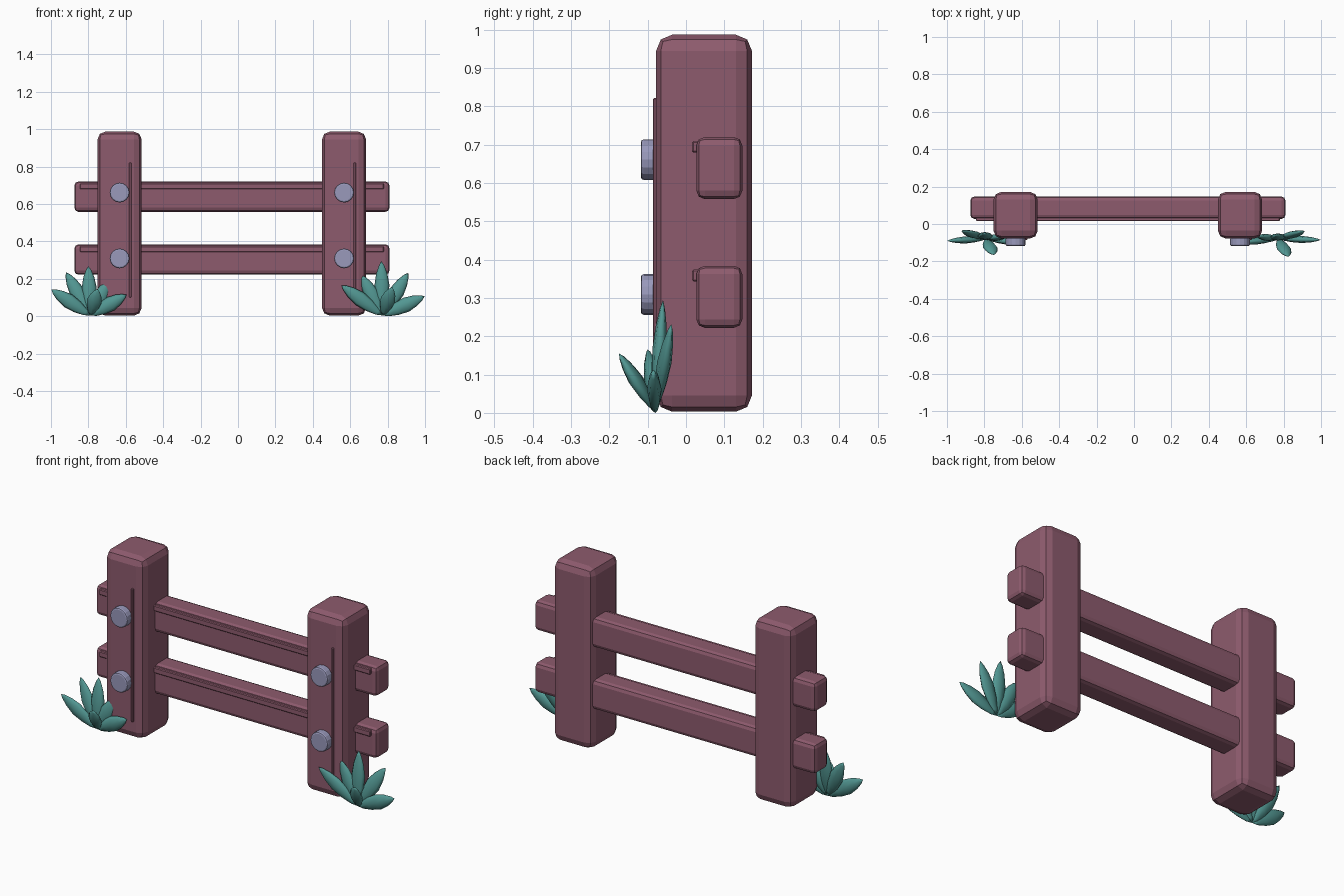
import bpy, bmesh, math
from mathutils import Vector, Matrix

if "Cube" in bpy.data.objects:
    bpy.data.objects.remove(bpy.data.objects["Cube"])


def material(name, rgb):
    m = bpy.data.materials.new(name)
    m.diffuse_color = (*rgb, 1)
    m.use_nodes = True
    m.node_tree.nodes["Principled BSDF"].inputs["Base Color"].default_value = m.diffuse_color
    return m


WOOD = material("plum_wood", (0.27, 0.105, 0.155))
METAL = material("pale_metal", (0.32, 0.32, 0.50))
LEAF = material("teal_leaf", (0.085, 0.31, 0.29))


def finish(bm, name, mat, smooth=False):
    bmesh.ops.recalc_face_normals(bm, faces=bm.faces)
    me = bpy.data.meshes.new(name)
    for f in bm.faces:
        f.smooth = smooth
    bm.to_mesh(me)
    bm.free()
    me.materials.append(mat)
    ob = bpy.data.objects.new(name, me)
    bpy.context.collection.objects.link(ob)
    return ob


def box(name, lo, hi, bevel, mat, segments=2):
    lo, hi = Vector(lo), Vector(hi)
    bm = bmesh.new()
    bmesh.ops.create_cube(bm, size=1)
    for v in bm.verts:
        v.co = (lo + hi) / 2 + v.co * (hi - lo)
    if bevel:
        bmesh.ops.bevel(bm, geom=bm.edges[:], offset=bevel, segments=segments,
                        profile=0.5, affect='EDGES')
    return finish(bm, name, mat)


def bolt(name, x, z):
    bm = bmesh.new()
    bmesh.ops.create_cone(bm, cap_ends=True, segments=16, radius1=0.053,
                          radius2=0.053, depth=0.045)
    rim = [e for e in bm.edges if abs(e.verts[0].co.z - e.verts[1].co.z) < 1e-5]
    bmesh.ops.bevel(bm, geom=rim, offset=0.008, segments=2, profile=0.5, affect='EDGES')
    bm.transform(Matrix.Translation((x, -0.0955, z)) @ Matrix.Rotation(math.pi / 2, 4, 'X'))
    return finish(bm, name, METAL)


def tuft(name, base, tips):
    """Pointed flattened leaves fanning out from a shared base."""
    base = Vector(base)
    bm = bmesh.new()
    profile = [(0.12, 0.45), (0.33, 0.83), (0.56, 1.0), (0.77, 0.74), (0.92, 0.36)]
    for tip in tips:
        axis = Vector(tip) - base
        d = axis.normalized()
        side = d.cross(Vector((0, 1, 0))).normalized()
        flat = side.cross(d)
        w, t = 0.040, 0.019
        rings = []
        for f, s in profile:
            rings.append([bm.verts.new(base + axis * f
                          + side * (w * s * math.cos(a * math.pi / 4))
                          + flat * (t * s * math.sin(a * math.pi / 4)))
                          for a in range(8)])
        start, end = bm.verts.new(base), bm.verts.new(tip)
        for i in range(8):
            j = (i + 1) % 8
            bm.faces.new((start, rings[0][j], rings[0][i]))
            bm.faces.new((end, rings[-1][i], rings[-1][j]))
            for a, b in zip(rings, rings[1:]):
                bm.faces.new((a[i], a[j], b[j], b[i]))
    return finish(bm, name, LEAF, smooth=True)


# posts, each with a raised grain strip and two bolts
for side, x in (("left", -0.633), ("right", 0.567)):
    box(side + "_post", (x - 0.118, -0.078, 0.003), (x + 0.118, 0.172, 0.987), 0.042, WOOD)
    box(side + "_post_grain", (x + 0.051, -0.086, 0.10), (x + 0.063, -0.06, 0.822), 0.003, WOOD, 1)
    bolt(side + "_upper_bolt", x, 0.661)
    bolt(side + "_lower_bolt", x, 0.309)

# rails with a raised grain strip near the top
for level, z in (("upper", 0.558), ("lower", 0.222)):
    box(level + "_rail", (-0.875, 0.027, z), (0.81, 0.147, z + 0.162), 0.022, WOOD)
    box(level + "_rail_grain", (-0.845, 0.016, z + 0.121), (0.78, 0.045, z + 0.152), 0.004, WOOD, 1)

# leaf tufts at the foot of each post
tuft("left_leaves", (-0.79, -0.08, 0.004), [
    (-0.998, -0.09, 0.142), (-0.92, -0.035, 0.235), (-0.80, -0.05, 0.268),
    (-0.69, -0.065, 0.19), (-0.596, -0.10, 0.115), (-0.75, -0.165, 0.145)])
tuft("right_leaves", (0.773, -0.08, 0.004), [
    (0.553, -0.10, 0.165), (0.66, -0.065, 0.22), (0.767, -0.06, 0.295),
    (0.91, -0.038, 0.232), (0.998, -0.085, 0.107), (0.825, -0.175, 0.155)])
